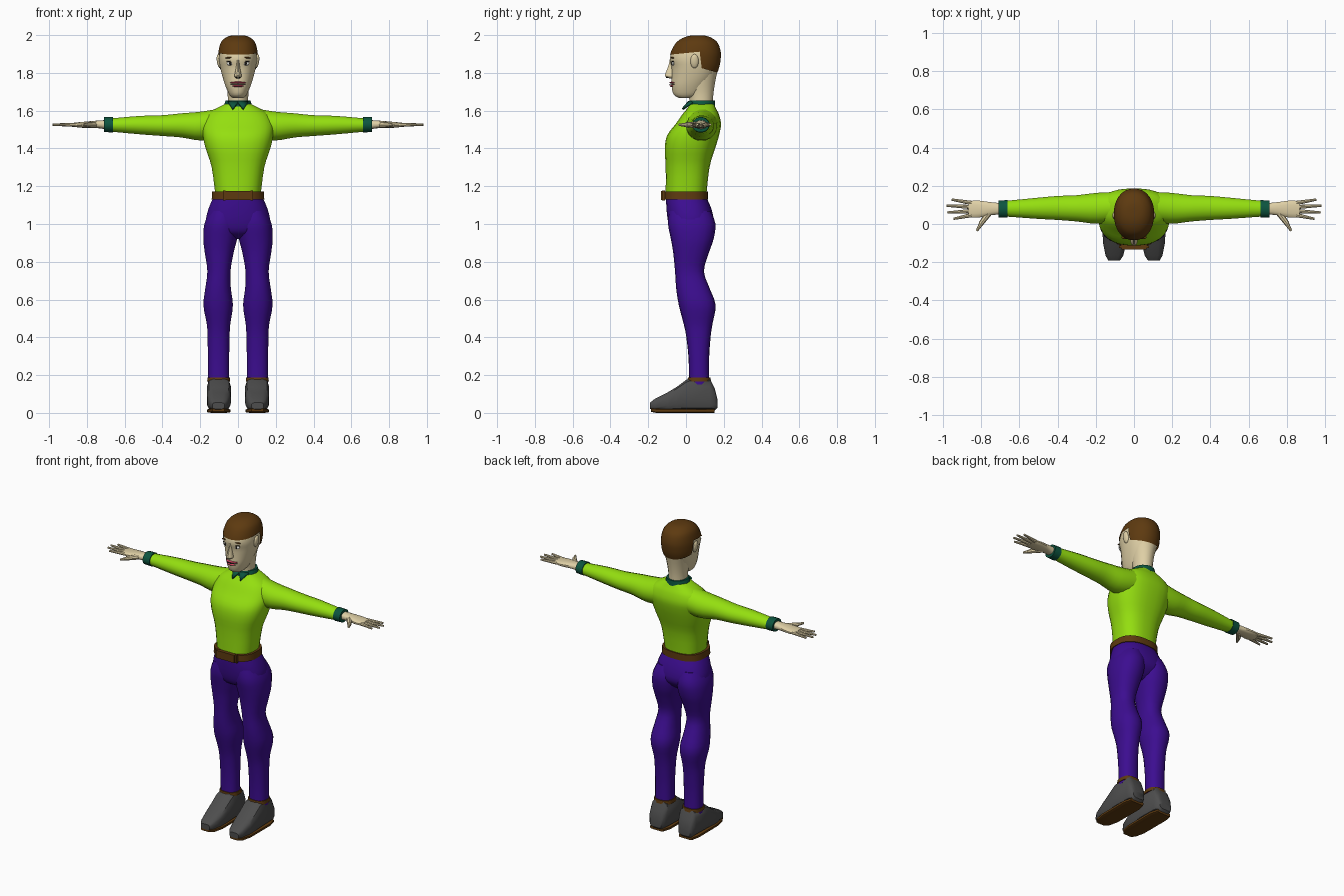
import bpy, bmesh, math
from mathutils import Vector, Matrix

cube = bpy.data.objects.get("Cube")
if cube:
    bpy.data.objects.remove(cube, do_unlink=True)


def material(name, r, g, b):
    m = bpy.data.materials.new(name)
    m.use_nodes = True
    m.diffuse_color = (r, g, b, 1)
    m.node_tree.nodes["Principled BSDF"].inputs["Base Color"].default_value = (r, g, b, 1)
    return m


LIME = material("lime_cloth", .3, .74, .005)
GREEN = material("dark_green_trim", .004, .09, .05)
PURPLE = material("purple_cloth", .045, .004, .28)
SKIN = material("skin", .74, .63, .38)
BROWN = material("brown", .11, .042, .005)
GREY = material("shoe_grey", .075, .075, .075)
RED = material("lip_red", .65, .06, .12)
WHITE = material("eye_white", .85, .85, .8)
BLACK = material("black", .01, .008, .006)


def finish(name, bm, mat, side=1):
    """Turn a bmesh into a smooth object, flipped in x when side is -1."""
    if side < 0:
        bmesh.ops.scale(bm, vec=(-1, 1, 1), verts=bm.verts)
    bmesh.ops.recalc_face_normals(bm, faces=bm.faces)
    me = bpy.data.meshes.new(name)
    bm.to_mesh(me)
    bm.free()
    me.materials.append(mat)
    ob = bpy.data.objects.new(name, me)
    bpy.context.collection.objects.link(ob)
    bpy.ops.object.select_all(action='DESELECT')
    ob.select_set(True)
    bpy.context.view_layer.objects.active = ob
    bpy.ops.object.shade_smooth_by_angle(angle=math.radians(38))
    return ob


def refine(rows, steps):
    """Catmull-Rom interpolation between section rows."""
    out = []
    for i in range(len(rows) - 1):
        p = [rows[max(0, min(len(rows) - 1, i + k))] for k in (-1, 0, 1, 2)]
        for s in range(steps):
            t = s / steps
            out.append([.5 * (2 * b + (c - a) * t + (2 * a - 5 * b + 4 * c - d) * t * t
                              + (3 * b - a - 3 * c + d) * t ** 3) for a, b, c, d in zip(*p)])
    return out + [rows[-1]]


def loft(name, axis, rows, mat, side=1, n=20, e=2.0, steps=3, cuts=()):
    """Rows are (station, a min, a max, b min, b max) along the axis."""
    bm = bmesh.new()
    rings = []
    for t, a0, a1, b0, b1 in refine(rows, steps):
        ring = []
        for k in range(n):
            th = 2 * math.pi * (k + .5) / n
            c, s = math.cos(th), math.sin(th)
            a = (a0 + a1) / 2 + (a1 - a0) / 2 * math.copysign(abs(c) ** (2 / e), c)
            b = (b0 + b1) / 2 + (b1 - b0) / 2 * math.copysign(abs(s) ** (2 / e), s)
            ring.append(bm.verts.new({'x': (t, a, b), 'y': (a, t, b), 'z': (a, b, t)}[axis]))
        rings.append(ring)
    for r, q in zip(rings, rings[1:]):
        for k in range(n):
            bm.faces.new((r[k], r[(k + 1) % n], q[(k + 1) % n], q[k]))
    bm.faces.new(rings[0])
    bm.faces.new(rings[-1])
    bmesh.ops.recalc_face_normals(bm, faces=bm.faces)
    for co, no in cuts:
        bmesh.ops.bisect_plane(bm, geom=bm.verts[:] + bm.edges[:] + bm.faces[:],
                               plane_co=co, plane_no=no, clear_inner=True)
    return finish(name, bm, mat, side)


def ball(name, co, size, mat, side=1, tilt=0):
    bm = bmesh.new()
    bmesh.ops.create_uvsphere(bm, u_segments=16, v_segments=10, radius=1, matrix=(
        Matrix.Translation(co) @ Matrix.Rotation(tilt, 4, 'Y') @ Matrix.Diagonal((*size, 1))))
    return finish(name, bm, mat, side)


def finger(name, p, q, r0, r1, side):
    p, q = Vector(p), Vector(q)
    m = Matrix.Translation((p + q) / 2) @ (q - p).to_track_quat('Z', 'Y').to_matrix().to_4x4()
    bm = bmesh.new()
    bmesh.ops.create_cone(bm, cap_ends=True, segments=8, radius1=r0, radius2=r1,
                          depth=(q - p).length, matrix=m)
    return finish(name, bm, SKIN, side)


def box(name, co, size, mat):
    bm = bmesh.new()
    bmesh.ops.create_cube(bm, size=1, matrix=Matrix.Translation(co) @ Matrix.Diagonal((*size, 1)))
    return finish(name, bm, mat)


# Sweater body, belt and hips
loft("sweater_body", 'z', [
    (1.15, -.12, .12, -.108, .108), (1.3, -.14, .14, -.108, .125), (1.4, -.172, .172, -.113, .155),
    (1.47, -.187, .187, -.1, .176), (1.53, -.19, .19, -.055, .186), (1.58, -.165, .165, -.02, .175),
    (1.61, -.12, .12, .005, .16), (1.635, -.07, .07, .02, .148)], LIME, n=28, e=2.5)
loft("belt", 'z', [(1.13, -.14, .14, -.12, .118), (1.172, -.137, .137, -.12, .118)],
     BROWN, n=28, e=2.6, steps=1)
box("belt_buckle", (0, -.122, 1.151), (.13, .022, .05), BROWN)
for x in (-.072, .072):
    box("belt_loop", (x, -.119, 1.151), (.014, .014, .052), BROWN)
loft("trouser_hips", 'z', [
    (1.15, -.126, .126, -.106, .104), (1.08, -.157, .157, -.104, .135), (1.0, -.17, .17, -.093, .148),
    (.95, -.12, .12, -.07, .115), (.92, -.03, .03, -.01, .07)], PURPLE, n=28, e=2.4)

# Collar and neck
loft("neck", 'z', [(1.6, -.056, .056, .02, .142), (1.68, -.055, .055, .015, .145),
                   (1.75, -.064, .064, .0, .155), (1.82, -.075, .075, .02, .17)], SKIN)
loft("collar", 'z', [(1.622, -.078, .078, .008, .155), (1.655, -.066, .066, .018, .153)],
     GREEN, steps=1)

for side, tag in ((1, "left_"), (-1, "right_")):
    # Collar point
    bm = bmesh.new()
    bm.faces.new([bm.verts.new(v) for v in ((0, .01, 1.65), (.055, .03, 1.65), (.03, -.022, 1.612))])
    point = finish(tag + "collar_point", bm, GREEN, side)
    point.modifiers.new("thickness", 'SOLIDIFY').thickness = .012

    # Sleeve, cuff and hand
    loft(tag + "sleeve", 'x', [
        (.06, .015, .17, 1.455, 1.62), (.19, .0, .165, 1.44, 1.597), (.3, .012, .152, 1.457, 1.587),
        (.4, .02, .148, 1.465, 1.577), (.52, .027, .137, 1.474, 1.573),
        (.69, .04, .12, 1.49, 1.558)], LIME, side, n=16)
    loft(tag + "cuff", 'x', [(.662, .032, .126, 1.484, 1.567), (.71, .032, .124, 1.486, 1.566)],
         GREEN, side, n=16, steps=1)
    loft(tag + "palm", 'x', [
        (.7, .05, .11, 1.502, 1.55), (.75, .045, .115, 1.508, 1.547), (.82, .032, .124, 1.509, 1.541),
        (.868, .036, .12, 1.514, 1.536)], SKIN, side, n=14, e=2.4)
    tips = ((.945, .027), (.978, .06), (.982, .096), (.955, .128))
    for k, (x, y) in enumerate(tips):
        finger(tag + "finger", (.85, .047 + k * .021, 1.525), (x, y, 1.526), .0115, .006, side)
    finger(tag + "thumb_base", (.755, .065, 1.525), (.803, .0, 1.525), .018, .013, side)
    finger(tag + "thumb_tip", (.798, .006, 1.525), (.823, -.036, 1.525), .013, .006, side)

    # Trouser leg
    loft(tag + "trouser_leg", 'z', [
        (1.07, .005, .15, -.09, .13), (1.0, -.005, .179, -.095, .156), (.92, .004, .185, -.08, .146),
        (.85, .022, .177, -.068, .122), (.75, .039, .163, -.058, .095), (.66, .037, .174, -.052, .125),
        (.57, .026, .184, -.038, .157), (.47, .04, .166, -.012, .14), (.4, .044, .162, .002, .13),
        (.28, .046, .16, .014, .122), (.15, .046, .16, .016, .124)], PURPLE, side, n=18, e=2.3)

    # Shoe, with rim and sole
    loft(tag + "shoe_rim", 'z', [(.165, .04, .164, .004, .134), (.188, .042, .163, .01, .13)],
         BROWN, side, n=16, e=2.5, steps=1)
    loft(tag + "shoe", 'y', [
        (-.19, .072, .136, .02, .055), (-.165, .055, .15, .014, .075), (-.1, .04, .163, .012, .108),
        (-.05, .038, .166, .012, .138), (.0, .036, .166, .012, .176), (.02, .036, .166, .012, .184),
        (.125, .04, .162, .012, .184), (.152, .05, .156, .012, .13), (.166, .062, .145, .025, .075)],
        GREY, side, n=12, e=3.6, steps=1)
    loft(tag + "shoe_sole", 'y', [
        (-.185, .072, .136, .006, .026), (-.16, .055, .15, 0, .024), (-.1, .041, .163, 0, .022),
        (.1, .04, .164, 0, .022), (.152, .055, .152, 0, .022)], BROWN, side, n=12, e=5, steps=1)

    # Ear, eye and brow
    ball(tag + "ear", (.1, .045, 1.862), (.012, .022, .038), SKIN, side, .15)
    ball(tag + "eye", (.04, -.068, 1.85), (.02, .008, .011), WHITE, side)
    ball(tag + "pupil", (.04, -.073, 1.85), (.008, .005, .009), BLACK, side)
    ball(tag + "upper_lid", (.04, -.069, 1.861), (.022, .008, .003), BLACK, side)
    ball(tag + "eyebrow", (.043, -.07, 1.881), (.024, .009, .004), BROWN, side, .1)
    ball(tag + "nostril", (.009, -.1, 1.776), (.004, .006, .003), BLACK, side)

# Head, with a hair cap cut from a slightly larger copy
skull = [
    (1.668, -.03, .03, -.04, .03), (1.685, -.047, .047, -.066, .08), (1.73, -.067, .067, -.077, .115),
    (1.78, -.083, .083, -.076, .15), (1.83, -.095, .095, -.077, .17), (1.87, -.1, .1, -.086, .177),
    (1.91, -.098, .098, -.078, .178), (1.95, -.086, .086, -.052, .163), (1.975, -.065, .065, -.02, .135),
    (1.988, -.04, .04, .015, .105), (1.992, -.012, .012, .045, .075)]
loft("head", 'z', skull, SKIN, n=24, e=2.15)
g = .007
bigger = [(t + g * (t > 1.93), a - g, b + g, c - g * .5, d + g) for t, a, b, c, d in skull]
loft("hair_top", 'z', bigger, BROWN, n=24, e=2.15, cuts=[((0, 0, 1.905), (0, -.1, 1))])
loft("hair_back", 'z', bigger, BROWN, n=24, e=2.15,
     cuts=[((0, .08, 1.85), (0, 1, .12)), ((0, .13, 1.812), (0, .28, 1))])

# Nose and mouth
loft("nose", 'z', [
    (1.77, -.01, .01, -.085, -.05), (1.782, -.02, .02, -.112, -.05), (1.797, -.017, .017, -.11, -.05),
    (1.84, -.009, .009, -.093, -.05), (1.875, -.009, .009, -.086, -.05)], SKIN, n=12)
ball("upper_lip", (0, -.045, 1.748), (.045, .043, .0085), RED)
ball("lower_lip", (0, -.045, 1.731), (.038, .042, .009), RED)
ball("mouth_line", (0, -.045, 1.74), (.044, .0445, .003), BLACK)
